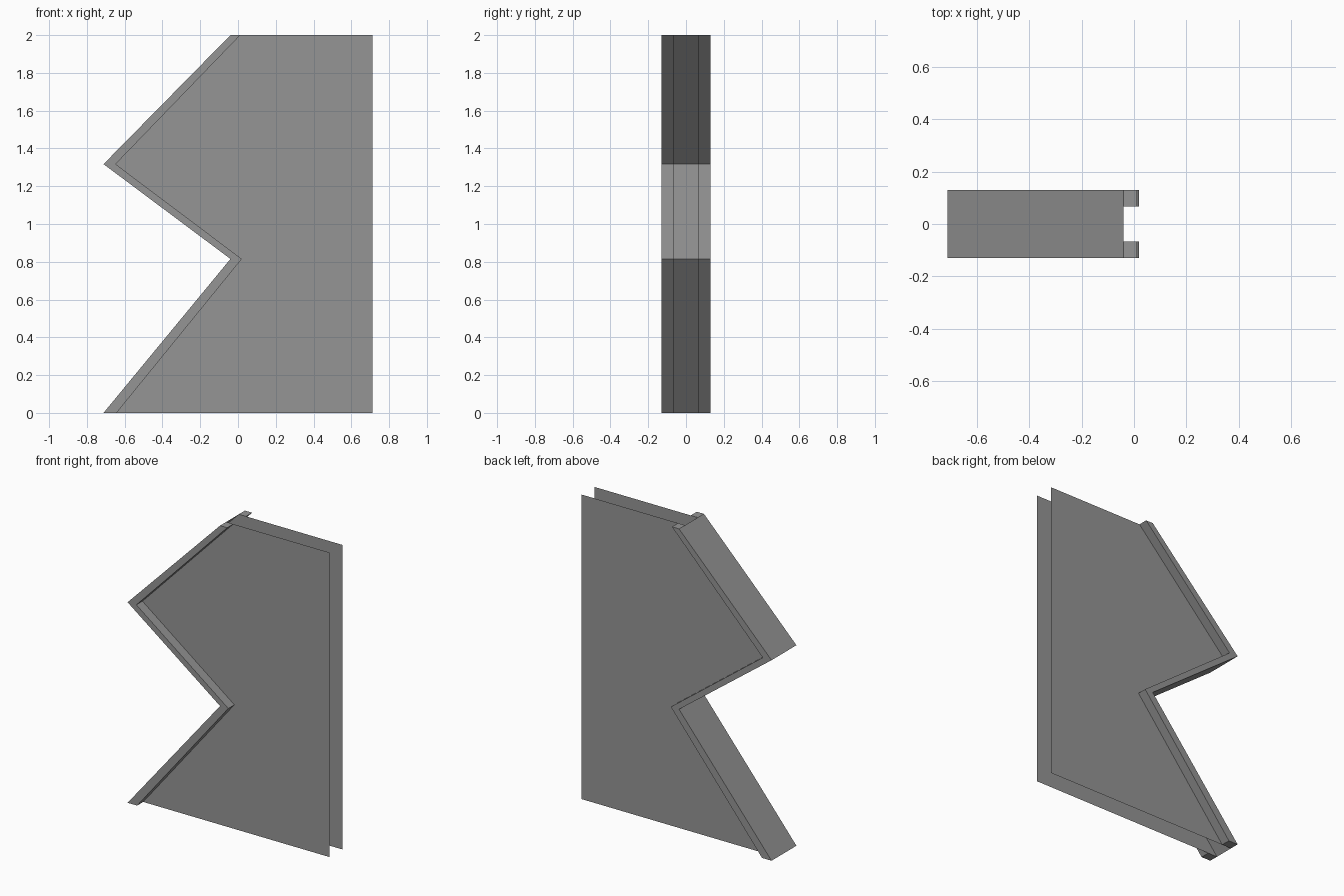
import bpy, bmesh

cube = bpy.data.objects.get("Cube")
if cube:
    bpy.data.objects.remove(cube, do_unlink=True)

grey = bpy.data.materials.new("mid_grey")
grey.use_nodes = True
colour = (0.3, 0.3, 0.3, 1)
grey.diffuse_color = colour
grey.node_tree.nodes["Principled BSDF"].inputs["Base Color"].default_value = colour

# Zigzag edge, top to bottom, as (x, z)
OUTER = [(-0.04, 2), (-0.712, 1.317), (-0.04, 0.815), (-0.712, 0)]
INNER = [(0.012, 2), (-0.648, 1.317), (0.02, 0.815), (-0.643, 0)]
RIGHT = 0.712
PANEL_Y, RIM_Y = 0.066, 0.129


def finish(name, bm):
    mesh = bpy.data.meshes.new(name)
    bm.to_mesh(mesh)
    bm.free()
    mesh.materials.append(grey)
    obj = bpy.data.objects.new(name, mesh)
    bpy.context.collection.objects.link(obj)


def row(bm, points, y):
    return [bm.verts.new((x, y, z)) for x, z in points]


for name, side in (("front", -1), ("back", 1)):
    # Thin flat panel
    bm = bmesh.new()
    outline = INNER + [(RIGHT, 0), (RIGHT, 2)]
    face = bm.faces.new(row(bm, outline, side * PANEL_Y))
    face.normal_update()
    if face.normal.y * side < 0:
        face.normal_flip()
    finish(name + "_panel", bm)

    # Raised rim following the zigzag, closed at both ends
    bm = bmesh.new()
    loops = [row(bm, OUTER, side * PANEL_Y), row(bm, OUTER, side * RIM_Y),
             row(bm, INNER, side * RIM_Y), row(bm, INNER, side * PANEL_Y)]
    for i in range(len(OUTER) - 1):
        for a, b in zip(loops, loops[1:] + loops[:1]):
            bm.faces.new((a[i], a[i + 1], b[i + 1], b[i]))
    for end in (0, -1):
        bm.faces.new([loop[end] for loop in loops])
    bmesh.ops.recalc_face_normals(bm, faces=bm.faces)
    finish(name + "_rim", bm)

# Thin outer strip joining the two rims
bm = bmesh.new()
a, b = row(bm, OUTER, -PANEL_Y), row(bm, OUTER, PANEL_Y)
for i in range(len(OUTER) - 1):
    face = bm.faces.new((a[i], b[i], b[i + 1], a[i + 1]))
    face.normal_update()
    if face.normal.x > 0:
        face.normal_flip()
finish("edge_strip", bm)
